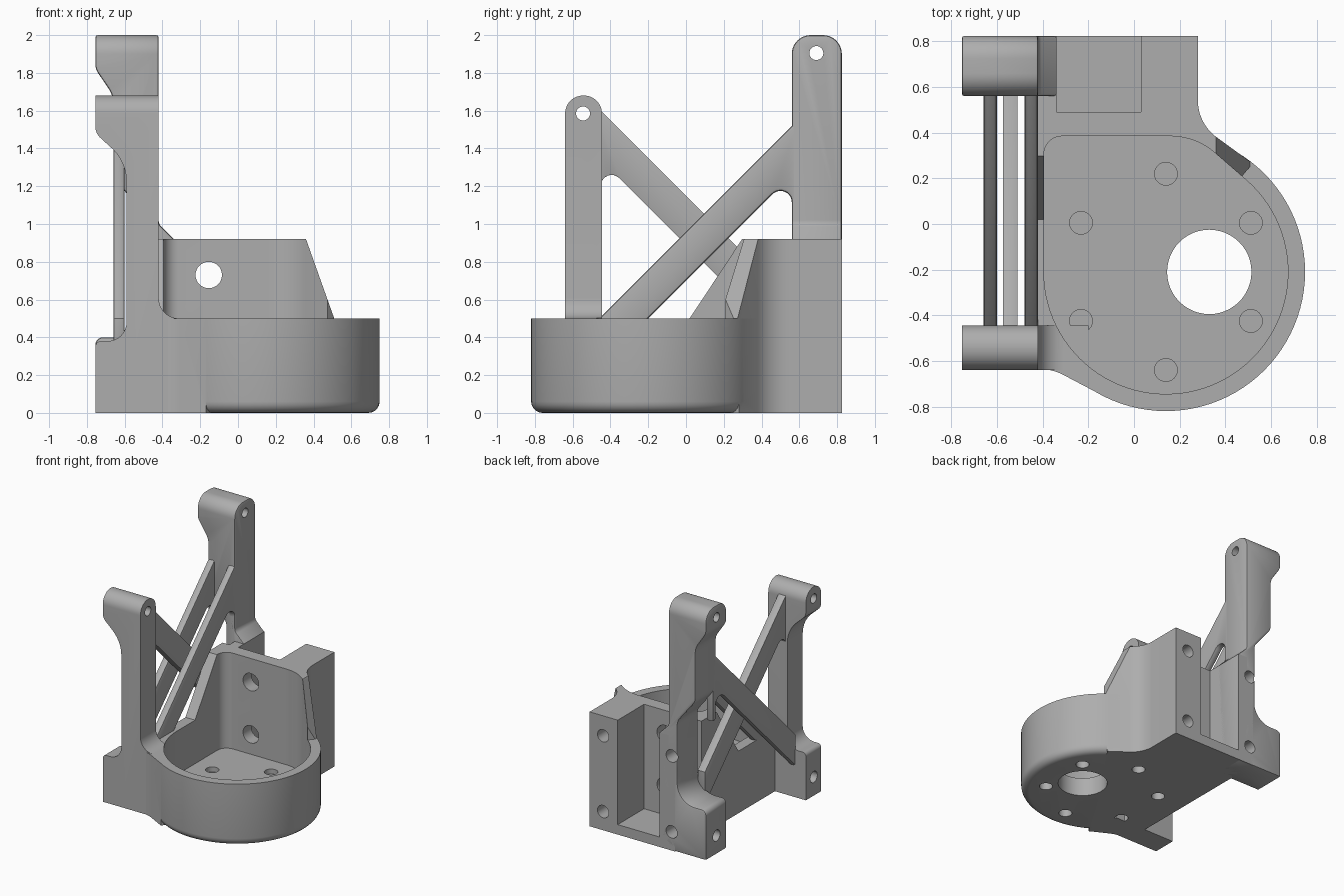
import bpy, bmesh, math
from mathutils import Vector

if "Cube" in bpy.data.objects:
    bpy.data.objects.remove(bpy.data.objects["Cube"])

GREY = (0.42, 0.42, 0.42, 1)
grey = bpy.data.materials.new("matte_grey")
grey.use_nodes = True
grey.diffuse_color = GREY
grey.node_tree.nodes["Principled BSDF"].inputs["Base Color"].default_value = GREY


def rounded(points):
    """Replace each corner that carries a radius with an arc."""
    out, n = [], len(points)
    for i, p in enumerate(points):
        c = Vector(p[:2])
        if len(p) < 3:
            out.append(c)
            continue
        a, b = Vector(points[i - 1][:2]) - c, Vector(points[(i + 1) % n][:2]) - c
        half = a.angle(b) / 2
        t = min(p[2] / math.tan(half), a.length * 0.49, b.length * 0.98)
        r = t * math.tan(half)
        a.normalize()
        b.normalize()
        mid = c + (a + b).normalized() * (r / math.sin(half))
        start, end = c + a * t - mid, c + b * t - mid
        steps = 10
        for k in range(steps + 1):
            f = k / steps
            d = (start * (1 - f) + end * f).normalized()
            sweep = start.angle(end)
            d = (start * math.sin((1 - f) * sweep) + end * math.sin(f * sweep)) / math.sin(sweep)
            out.append(mid + d)
    return out


def place(axis, u, v, w):
    return {"x": (w, u, v), "y": (u, w, v), "z": (u, v, w)}[axis]


def prism(name, points, axis, low, high):
    """Extrude a rounded outline along an axis."""
    bm = bmesh.new()
    verts = [bm.verts.new(place(axis, p[0], p[1], low)) for p in rounded(points)]
    face = bm.faces.new(verts)
    moved = bmesh.ops.extrude_face_region(bm, geom=[face])["geom"]
    bmesh.ops.translate(bm, vec=place(axis, 0, 0, high - low),
                        verts=[g for g in moved if isinstance(g, bmesh.types.BMVert)])
    bmesh.ops.recalc_face_normals(bm, faces=bm.faces)
    mesh = bpy.data.meshes.new(name)
    bm.to_mesh(mesh)
    bm.free()
    mesh.materials.append(grey)
    obj = bpy.data.objects.new(name, mesh)
    bpy.context.collection.objects.link(obj)
    return obj


def disc(name, u, v, radius, axis, low, high, sides=32):
    ring = [(u + radius * math.cos(math.tau * k / sides),
             v + radius * math.sin(math.tau * k / sides)) for k in range(sides)]
    return prism(name, ring, axis, low, high)


def apply(obj, mod):
    bpy.context.view_layer.objects.active = obj
    bpy.ops.object.modifier_apply(modifier=mod.name)


def combine(obj, tools, operation="DIFFERENCE"):
    for tool in tools:
        mod = obj.modifiers.new("combine", "BOOLEAN")
        mod.operation, mod.solver, mod.object = operation, "EXACT", tool
        apply(obj, mod)


def soften(obj, width):
    mod = obj.modifiers.new("soft_edges", "BEVEL")
    mod.width, mod.segments, mod.limit_method = width, 2, "ANGLE"
    mod.angle_limit = math.radians(50)
    apply(obj, mod)


cutters = []


def cutter(obj):
    obj.hide_render = True
    cutters.append(obj)
    return obj


CX, CY = 0.14, -0.21

# Cavity of the cup, rear pocket and big opening
cavity = [
    cutter(disc("cavity_round", CX, CY, 0.535, "z", 0.15, 1.1, 96)),
    cutter(prism("cavity_corner", [(-0.395, CY), (CX, CY), (0.493, 0.192), (0.27, 0.385, 0.3),
                                   (-0.395, 0.385, 0.08)], "z", 0.15, 1.1)),
]
pocket = cutter(prism("pocket", [(-0.34, 0.49), (0.03, 0.49), (0.03, 0.9), (-0.34, 0.9)],
                      "z", 0.08, 1.1))
opening = cutter(disc("opening", 0.33, CY, 0.185, "z", -0.1, 0.3, 48))

# Bolt recesses, above and below the floor
recesses = []
for k in range(6):
    a = math.radians(30 + 60 * k)
    x, y = CX + 0.43 * math.cos(a), CY + 0.43 * math.sin(a)
    recesses += [cutter(disc("recess_low", x, y, 0.05, "z", -0.1, 0.08)),
                 cutter(disc("recess_high", x, y, 0.05, "z", 0.11, 0.3))]

# Holes through the back wall and into the rear face
wall_holes = [cutter(disc("wall_hole", -0.155, z, 0.07, "y", 0.2, 0.6)) for z in (0.31, 0.73)]
rear_holes = [cutter(disc("rear_hole", x, z, 0.05, "y", 0.6, 0.9))
              for x in (0.16, -0.45) for z in (0.15, 0.76)]

# Round cup with a softened bottom edge
cup = disc("cup", CX, CY, 0.61, "z", 0, 0.5, 96)
bm = bmesh.new()
bm.from_mesh(cup.data)
bottom = [e for e in bm.edges if all(v.co.z < 0.01 for v in e.verts)]
bmesh.ops.bevel(bm, geom=bottom, offset=0.06, segments=5, profile=0.5, affect="EDGES")
bm.to_mesh(cup.data)
bm.free()

# Base block joining the cup to the back
base = prism("base_block", [(0.28, 0.825), (-0.48, 0.825), (-0.48, -0.635), (-0.36, -0.635, 0.25),
                            (-0.17, -0.735), (CX, CY), (0.5, 0.28), (0.28, 0.44, 0.2)],
             "z", 0, 0.5)
combine(cup, [base], "UNION")
bpy.data.objects.remove(base)
combine(cup, cavity + [pocket, opening] + recesses + wall_holes + rear_holes)

# Tall back wall, sloped on both sides
wall = prism("back_wall", [(0.28, 0.825), (-0.42, 0.825), (-0.42, 0.49), (-0.48, 0.49),
                           (-0.48, 0), (0.3, 0), (0.52, 0.265), (0.5, 0.28),
                           (0.28, 0.44, 0.2)], "z", 0.45, 0.92)
slopes = [
    cutter(prism("right_slope", [(-0.6, 0.4), (0.545, 0.4), (0.36, 0.92, 0.1), (0.3, 1.0),
                                 (-0.6, 1.0)], "y", -0.5, 1)),
    cutter(prism("left_slope", [(-0.047, 0.4), (1, 0.4), (1, 1.0), (0.35, 1.0)], "x", -1, 1)),
]
combine(wall, slopes, "INTERSECT")
combine(wall, cavity + [pocket] + wall_holes + rear_holes)

# Rear tower: front outline crossed with its rounded side outline
tower = prism("rear_tower", [(-0.755, 0), (-0.34, 0), (-0.34, 0.92), (-0.42, 1.0, 0.05),
                             (-0.42, 2), (-0.755, 2), (-0.755, 1.82, 0.08), (-0.66, 1.68, 0.15),
                             (-0.66, 1.25, 0.08), (-0.5, 1.05, 0.1), (-0.5, 0.4, 0.15),
                             (-0.755, 0.4, 0.04)], "y", 0.5, 0.9)
tower_side = cutter(prism("tower_side", [(0.56, 0), (0.825, 0), (0.825, 2, 0.1), (0.56, 2, 0.1)],
                          "x", -1, 0))
combine(tower, [tower_side], "INTERSECT")
soften(tower, 0.012)
combine(tower, rear_holes + [cutter(disc("tower_pin", 0.69, 1.905, 0.037, "x", -1, 0)),
                             cutter(disc("tower_foot_pin", 0.69, 0.15, 0.045, "x", -1, -0.55))])

# Front leg with a flared foot
leg = prism("front_leg", [(-0.755, 0), (-0.2, 0), (-0.2, 0.5), (-0.42, 0.5, 0.2), (-0.42, 1.68),
                          (-0.755, 1.68), (-0.755, 1.48, 0.08), (-0.59, 1.33, 0.25),
                          (-0.59, 0.38, 0.1), (-0.755, 0.38, 0.03)], "y", -0.8, -0.3)
leg_side = cutter(prism("leg_side", [(-0.64, 0), (-0.445, 0), (-0.445, 1.68, 0.095),
                                     (-0.64, 1.68, 0.095)], "x", -1, 0))
combine(leg, [leg_side], "INTERSECT")
combine(leg, cavity + [cutter(disc("leg_pin", -0.545, 1.585, 0.037, "x", -1, 0)),
                       cutter(disc("leg_foot_pin", -0.545, 0.15, 0.045, "x", -1, -0.55))])

# Twin rising struts with a crossing strut between them
rising = [(0.6, 1.56), (-0.46, 0.5), (-0.46, 0.24), (0.56, 1.26, 0.06), (0.56, 1.0), (0.6, 1.0)]
falling = [(-0.5, 1.65), (0.58, 0.57), (0.58, 0.31), (-0.45, 1.34, 0.06), (-0.45, 1.2),
           (-0.5, 1.2)]
struts = [prism("outer_strut", rising, "x", -0.66, -0.6),
          prism("inner_strut", rising, "x", -0.48, -0.42),
          prism("cross_strut", falling, "x", -0.575, -0.51)]
for strut in struts:
    soften(strut, 0.015)

for obj in cutters:
    bpy.data.objects.remove(obj)

# Smooth the rounded faces, keep the corners sharp
bpy.ops.object.select_all(action="DESELECT")
for obj in [cup, wall, tower, leg] + struts:
    obj.select_set(True)
    bpy.context.view_layer.objects.active = obj
bpy.ops.object.shade_smooth_by_angle(angle=math.radians(30))
